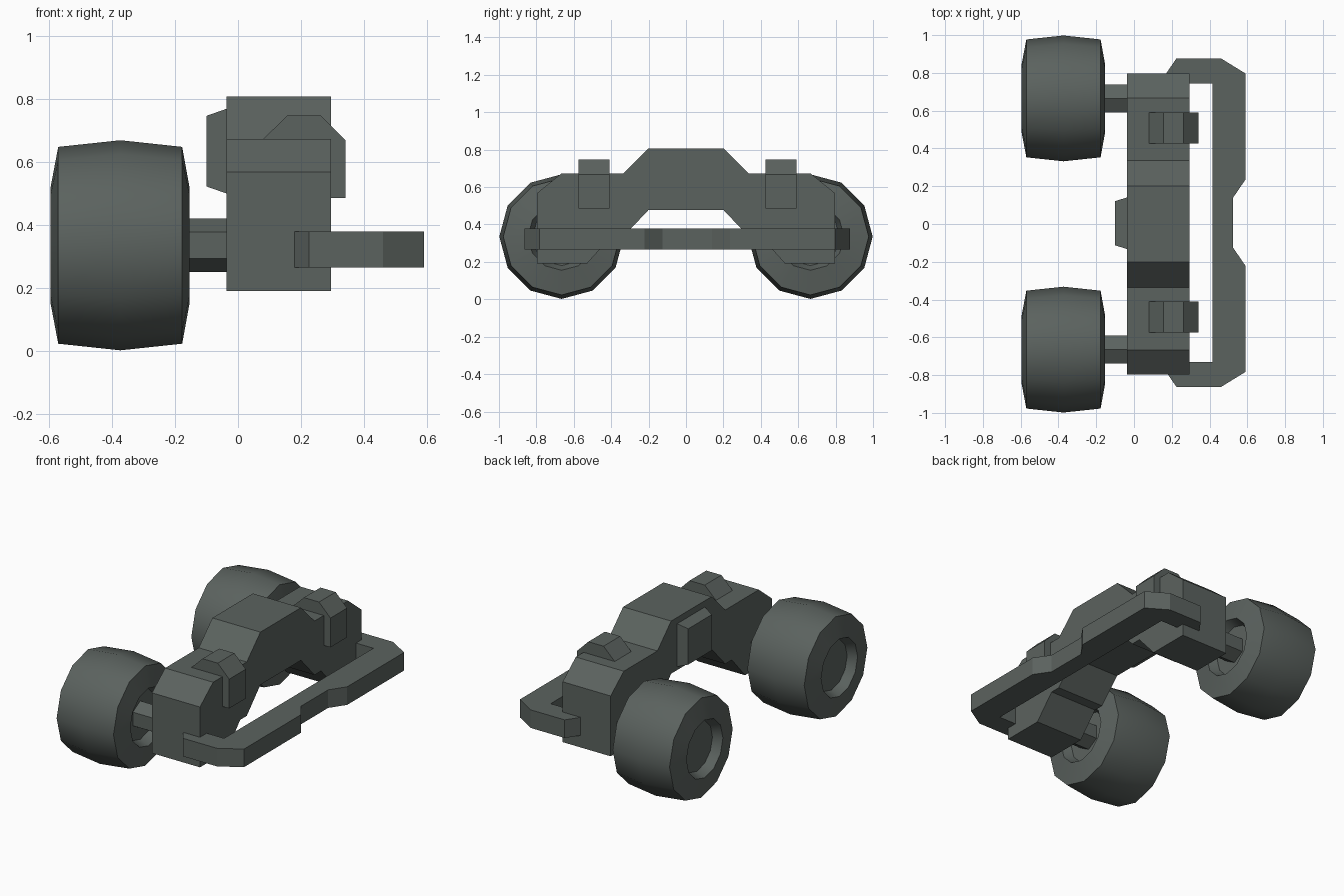
import bpy, bmesh, math
from mathutils import Vector

if "Cube" in bpy.data.objects:
    bpy.data.objects.remove(bpy.data.objects["Cube"])

mat = bpy.data.materials.new("dark grey green")
mat.diffuse_color = (0.105, 0.123, 0.114, 1)
mat.use_nodes = True
mat.node_tree.nodes["Principled BSDF"].inputs["Base Color"].default_value = mat.diffuse_color


def finish(bm, name):
    bmesh.ops.recalc_face_normals(bm, faces=bm.faces)
    me = bpy.data.meshes.new(name)
    bm.to_mesh(me)
    bm.free()
    me.materials.append(mat)
    ob = bpy.data.objects.new(name, me)
    bpy.context.collection.objects.link(ob)
    return ob


def prism(name, points, offset):
    """Closed 3D outline extruded along offset."""
    bm = bmesh.new()
    face = bm.faces.new([bm.verts.new(p) for p in points])
    ext = bmesh.ops.extrude_face_region(bm, geom=[face], use_keep_orig=True)
    verts = [g for g in ext["geom"] if isinstance(g, bmesh.types.BMVert)]
    bmesh.ops.translate(bm, verts=verts, vec=Vector(offset))
    return finish(bm, name)


def lathe(name, profile, sides, y, z):
    """Profile of (x, radius) spun round an x axis, ends capped."""
    bm = bmesh.new()
    rings = []
    for x, r in profile:
        rings.append([bm.verts.new((x, y + r * math.sin(i * math.tau / sides),
                                    z + r * math.cos(i * math.tau / sides)))
                      for i in range(sides)])
    for a, b in zip(rings, rings[1:]):
        for i in range(sides):
            j = (i + 1) % sides
            bm.faces.new((a[i], a[j], b[j], b[i]))
    bm.faces.new(rings[0])
    bm.faces.new(rings[-1])
    ob = finish(bm, name)
    bpy.ops.object.select_all(action='DESELECT')
    ob.select_set(True)
    bpy.context.view_layer.objects.active = ob
    bpy.ops.object.shade_smooth_by_angle(angle=math.radians(35))
    return ob


# Arched axle housing: half outline mirrored across y
half = [(0.2, 0.807), (0.335, 0.672), (0.667, 0.672), (0.797, 0.567), (0.797, 0.19),
        (0.53, 0.19), (0.4, 0.335), (0.335, 0.335), (0.2, 0.478)]
outline = half + [(-y, z) for y, z in reversed(half)]
prism("axle_housing", [(-0.037, y, z) for y, z in outline], (0.332, 0, 0))

# Bumper bar: half outline mirrored about its own centre line
half = [(0.415, 0.737), (0.25, 0.737), (0.17, 0.79), (0.225, 0.87), (0.46, 0.87),
        (0.59, 0.79), (0.59, 0.228), (0.525, 0.133)]
outline = half + [(x, -y) for x, y in reversed(half)]
prism("bumper", [(x, y + 0.007, 0.265) for x, y in outline], (0, 0, 0.113))

# Wheels with recessed hubs, axle stubs and mounting brackets on both sides
tyre = [(-0.54, 0.155), (-0.595, 0.18), (-0.57, 0.312), (-0.373, 0.333),
        (-0.177, 0.312), (-0.153, 0.18), (-0.21, 0.155)]
bracket = [(0.08, 0.65), (0.08, 0.672), (0.157, 0.747), (0.262, 0.747),
           (0.341, 0.668), (0.341, 0.485), (0.28, 0.485), (0.28, 0.65)]
for side, tag in ((1, "back"), (-1, "front")):
    y = side * 0.665
    lathe(tag + "_wheel", tyre, 12, y, 0.335)
    lathe(tag + "_axle_stub", [(-0.22, 0.085), (-0.03, 0.085)], 6, y, 0.335)
    prism(tag + "_bracket", [(x, side * 0.5 + 0.008 - 0.082, z) for x, z in bracket],
          (0, 0.164, 0))

# Tapered plate on the wheel side of the housing
plate = prism("housing_plate", [(-0.03, y, z) for y, z in
              ((-0.135, 0.497), (0.143, 0.497), (0.143, 0.77), (-0.135, 0.77))],
              (-0.07, 0, 0))
for v in plate.data.vertices:
    if v.co.x < -0.05:
        v.co.y = 0.004 + (v.co.y - 0.004) * 0.84
        v.co.z = 0.633 + (v.co.z - 0.633) * 0.82
